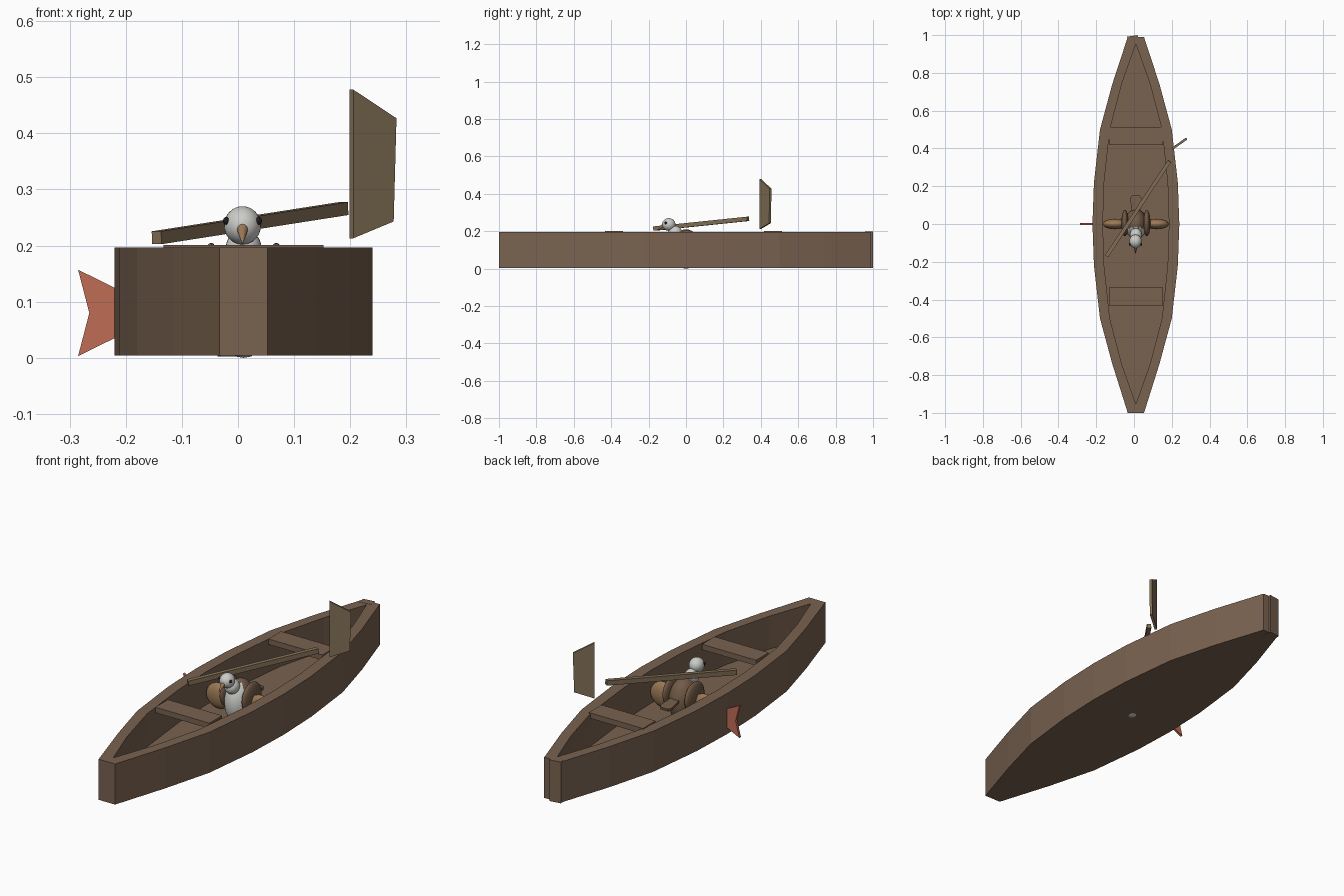
import bpy, bmesh, math
from mathutils import Vector

if "Cube" in bpy.data.objects:
    bpy.data.objects.remove(bpy.data.objects["Cube"])

CX = 0.01  # boat centre line


def material(name, r, g, b):
    m = bpy.data.materials.new(name)
    m.use_nodes = True
    m.diffuse_color = (r, g, b, 1)
    m.node_tree.nodes["Principled BSDF"].inputs["Base Color"].default_value = (r, g, b, 1)
    return m


HULL = material("hull brown", 0.19, 0.122, 0.08)
WOOD = material("paddle wood", 0.23, 0.165, 0.095)
RED = material("fin red", 0.51, 0.15, 0.09)
WHITE = material("feather white", 0.6, 0.61, 0.58)
WING = material("wing brown", 0.17, 0.105, 0.063)
TAN = material("beak tan", 0.33, 0.19, 0.09)
BLACK = material("eye black", 0.012, 0.012, 0.014)


def mesh_object(name, bm, mat):
    bmesh.ops.recalc_face_normals(bm, faces=bm.faces[:])
    me = bpy.data.meshes.new(name)
    bm.to_mesh(me)
    bm.free()
    me.materials.append(mat)
    ob = bpy.data.objects.new(name, me)
    bpy.context.collection.objects.link(ob)
    return ob


def box(name, centre, size, mat, rot=(0, 0, 0)):
    bm = bmesh.new()
    bmesh.ops.create_cube(bm, size=1)
    bmesh.ops.scale(bm, vec=size, verts=bm.verts)
    ob = mesh_object(name, bm, mat)
    ob.location, ob.rotation_euler = centre, rot
    return ob


def ball(name, centre, radii, mat, seg=24, rings=16):
    bm = bmesh.new()
    bmesh.ops.create_uvsphere(bm, u_segments=seg, v_segments=rings, radius=1)
    bmesh.ops.scale(bm, vec=radii, verts=bm.verts)
    for f in bm.faces:
        f.smooth = True
    ob = mesh_object(name, bm, mat)
    ob.location = centre
    return ob


def plate(name, points, thickness, mat):
    """Flat outline in 3D thickened along its normal."""
    bm = bmesh.new()
    face = bm.faces.new([bm.verts.new(p) for p in points])
    face.normal_update()
    n = face.normal * thickness
    bmesh.ops.translate(bm, vec=-n / 2, verts=bm.verts)
    top = bmesh.ops.extrude_face_region(bm, geom=[face], use_keep_orig=True)["geom"]
    bmesh.ops.translate(bm, vec=n, verts=[v for v in top if isinstance(v, bmesh.types.BMVert)])
    return mesh_object(name, bm, mat)


# Hull: outer and inner outlines joined into one open shell
def outline(half):
    both = [(w, -y) for w, y in reversed(half)] + half[1:]
    return both + [(-w, y) for w, y in reversed(both)]


outer = outline([(0.23, 0), (0.222, 0.22), (0.19, 0.5), (0.125, 0.74), (0.043, 0.99)])
inner = outline([(0.175, 0), (0.168, 0.22), (0.138, 0.5), (0.075, 0.74), (0.001, 0.95)])
bm = bmesh.new()
loops = [[bm.verts.new((CX + x, y - (0.01 if y < -0.98 else 0), z)) for x, y in pts]
         for pts, z in ((outer, 0.004), (outer, 0.197), (inner, 0.197), (inner, 0.04))]
n = len(outer)
for a, b in zip(loops, loops[1:]):
    for i in range(n):
        j = (i + 1) % n
        bm.faces.new((a[i], a[j], b[j], b[i]))
bm.faces.new(loops[0])
bm.faces.new(loops[-1])
mesh_object("hull", bm, HULL)
box("stern_post", (-0.006, 0.978, 0.1), (0.056, 0.036, 0.196), HULL, (0, 0, 0.15))

# Seats
for name, y in (("front_seat", -0.385), ("rear_seat", 0.465)):
    box(name, (CX, y, 0.188), (0.285, 0.095, 0.026), HULL)

# Fish-tail fin on the side
fin = [(-0.21, 0.12), (-0.285, 0.157), (-0.265, 0.08), (-0.285, 0.003), (-0.21, 0.04)]
plate("side_fin", [(x, 0, z) for x, z in fin], 0.012, RED)

# Paddle
start, end = Vector((-0.145, -0.17, 0.214)), Vector((0.188, 0.332, 0.266))
shaft = box("paddle_shaft", (start + end) / 2, (0.02, 0.023, (end - start).length), WOOD)
shaft.rotation_euler = (end - start).to_track_quat("Z", "Y").to_euler()
plate("paddle_blade", [(0.202, 0.398, 0.213), (0.202, 0.398, 0.478),
                       (0.279, 0.452, 0.427), (0.274, 0.449, 0.243)], 0.012, WOOD)

# Bird body: pale chest and belly, brown back
body = ball("bird_body", (CX, 0, 0.105), (0.062, 0.078, 0.105), WHITE)
body.data.materials.append(WING)
for p in body.data.polygons:
    if p.center.y > -0.02 and p.center.z > -0.07:
        p.material_index = 1

# Head, beak and eyes
ball("bird_head", (CX - 0.002, -0.092, 0.236), (0.033, 0.036, 0.034), WHITE)
ball("bird_neck", (CX, -0.058, 0.195), (0.032, 0.036, 0.034), WHITE)
bm = bmesh.new()
bmesh.ops.create_cone(bm, cap_ends=True, segments=12, radius1=0.012, radius2=0.001, depth=0.05)
beak = mesh_object("beak", bm, TAN)
beak.location = (CX - 0.002, -0.136, 0.219)
beak.rotation_euler = Vector((0, -0.8, -0.6)).to_track_quat("Z", "Y").to_euler()

# Paired wings, wing tips and eyes
for side, s in (("left", 1), ("right", -1)):
    ball(side + "_wing", (CX + s * 0.058, 0.005, 0.135), (0.019, 0.07, 0.07), WING)
    ball(side + "_wing_tip", (CX + s * 0.11, 0, 0.1), (0.065, 0.028, 0.06), TAN, 16, 10)
    ball(side + "_eye", (CX - 0.002 + s * 0.029, -0.108, 0.244), (0.006, 0.007, 0.007), BLACK, 10, 8)

# Tail feathers
plate("bird_tail", [(CX - 0.02, 0.05, 0.13), (CX + 0.02, 0.05, 0.13),
                    (CX + 0.03, 0.135, 0.118), (CX + 0.02, 0.15, 0.116),
                    (CX - 0.02, 0.15, 0.116), (CX - 0.03, 0.135, 0.118)], 0.012, WING)
